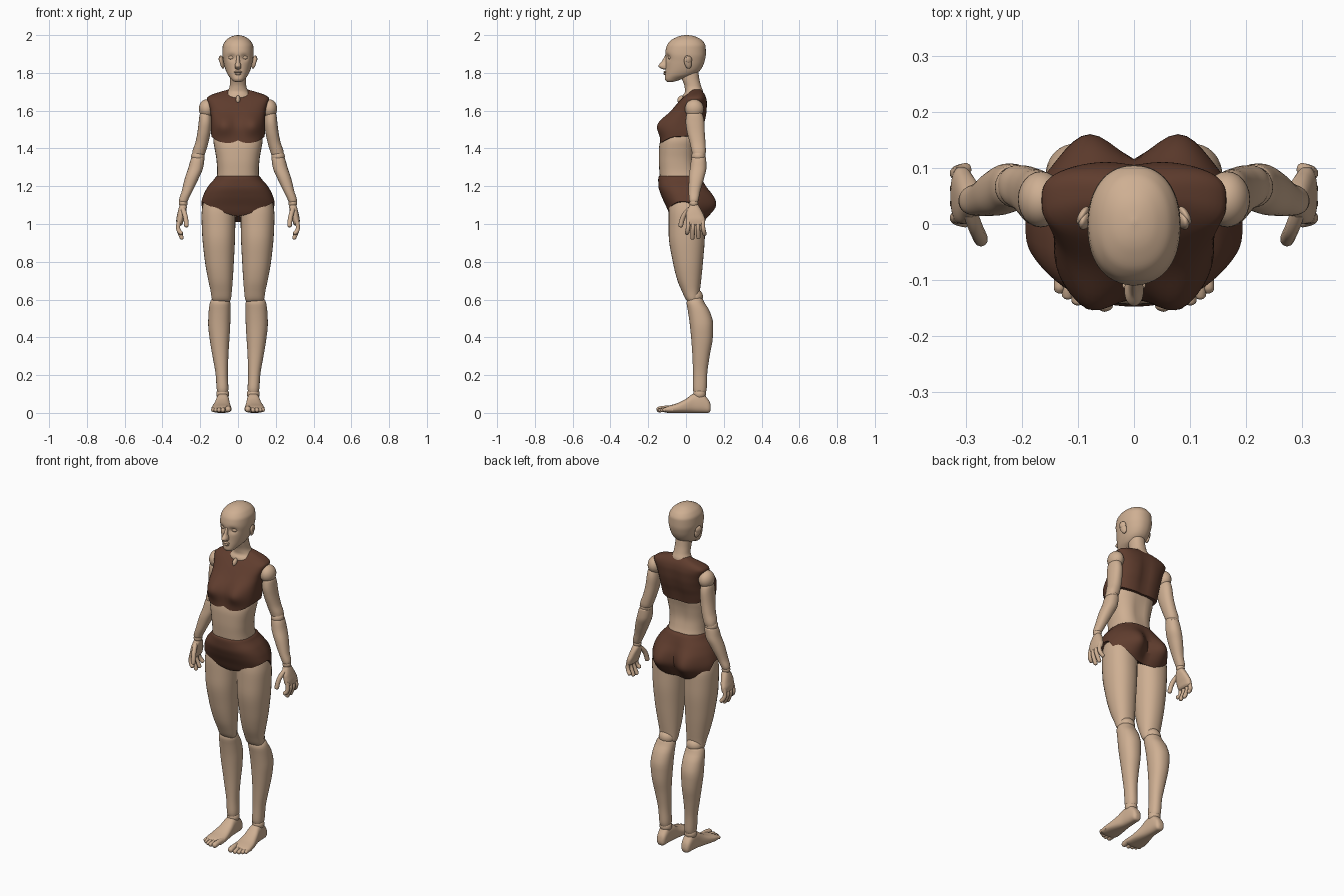
import bpy, bmesh
from math import sin, cos, pi, exp
from mathutils import Matrix, Vector, Euler


def material(name, rgb):
    m = bpy.data.materials.new(name)
    m.diffuse_color = (*rgb, 1)
    return m


SKIN = material("skin", (0.62, 0.43, 0.29))
CLOTH = material("brown_cloth", (0.115, 0.046, 0.027))


def finish(name, data, mat, mirror):
    ob = bpy.data.objects.new(name, data)
    bpy.context.collection.objects.link(ob)
    data.materials.append(mat)
    if mirror:
        ob.modifiers.new("mirror", 'MIRROR').use_mirror_merge = False
    return ob


def from_bmesh(name, bm, mat, mirror):
    bmesh.ops.recalc_face_normals(bm, faces=bm.faces)
    me = bpy.data.meshes.new(name)
    bm.to_mesh(me)
    bm.free()
    for p in me.polygons:
        p.use_smooth = True
    me.set_sharp_from_angle(angle=0.9)
    return finish(name, me, mat, mirror)


def interp(rows, s):
    """Smooth interpolation, without overshoot, of section rows at level s."""
    i = 0
    while i < len(rows) - 2 and s > rows[i + 1][0]:
        i += 1
    h = rows[i + 1][0] - rows[i][0]
    t = max(0, min(1, (s - rows[i][0]) / h))

    def secant(j, k):
        return (rows[j + 1][k] - rows[j][k]) / (rows[j + 1][0] - rows[j][0])

    def slope(j, k):
        if j == 0:
            return secant(0, k)
        if j == len(rows) - 1:
            return secant(j - 1, k)
        a, b = secant(j - 1, k), secant(j, k)
        return 2 * a * b / (a + b) if a * b > 0 else 0

    out = []
    for k in range(1, 5):
        p, q = rows[i][k], rows[i + 1][k]
        out.append(p * (1 + 2 * t) * (1 - t) ** 2 + q * t * t * (3 - 2 * t)
                   + h * slope(i, k) * t * (1 - t) ** 2 - h * slope(i + 1, k) * t * t * (1 - t))
    return out


def loft(name, rows, mat=SKIN, mirror=False, p=2.2, low=None, shape=None, along_y=False, n=32, steps=32):
    """Skin through rows (level, x0, x1, d0, d1); 'low' bends the bottom hem, 'shape' sculpts points."""
    rows = sorted(rows)
    bm = bmesh.new()
    rings = []
    for k in range(steps + 1):
        t = (1 - cos(pi * k / steps)) / 2
        ring = []
        for j in range(n):
            c, d = cos(2 * pi * j / n), sin(2 * pi * j / n)
            bottom = low(c, d) if low else rows[0][0]
            s = rows[-1][0] + (bottom - rows[-1][0]) * t
            x0, x1, d0, d1 = interp(rows, s)
            x = (x0 + x1) / 2 + (x1 - x0) / 2 * abs(c) ** (2 / p) * (1 if c > 0 else -1)
            y = (d0 + d1) / 2 + (d1 - d0) / 2 * abs(d) ** (2 / p) * (1 if d > 0 else -1)
            if shape:
                y += shape(x, s, d)
            ring.append(bm.verts.new((x, s, y) if along_y else (x, y, s)))
        rings.append(ring)
    for a, b in zip(rings, rings[1:]):
        for j in range(n):
            bm.faces.new((a[j], a[(j + 1) % n], b[(j + 1) % n], b[j]))
    for ring in (rings[0], rings[-1]):
        mid = bm.verts.new(sum((v.co for v in ring), Vector()) / n)
        for j in range(n):
            bm.faces.new((ring[j], ring[(j + 1) % n], mid))
    return from_bmesh(name, bm, mat, mirror)


def ball(name, loc, size, mat=SKIN, mirror=False, rot=(0, 0, 0)):
    bm = bmesh.new()
    bmesh.ops.create_uvsphere(bm, u_segments=24, v_segments=16, radius=1,
                              matrix=Matrix.LocRotScale(Vector(loc), Euler(rot), Vector(size)))
    return from_bmesh(name, bm, mat, mirror)


def digit(name, pts, r):
    """Mirrored finger or toe, a tube with a rounded tip."""
    cu = bpy.data.curves.new(name, 'CURVE')
    cu.dimensions, cu.bevel_depth, cu.bevel_resolution, cu.use_fill_caps = '3D', 1.0, 3, True
    end, prev = Vector(pts[-1]), Vector(pts[-2])
    d = (end - prev).normalized() * r
    path = [Vector(q) for q in pts[:-1]] + [end - d, end - d * 0.2, end]
    radii = [r] * len(pts) + [r * 0.85, r * 0.15]
    sp = cu.splines.new('NURBS')
    sp.points.add(len(path) - 1)
    for pt, co, rad in zip(sp.points, path, radii):
        pt.co, pt.radius = (*co, 1), rad
    sp.order_u, sp.use_endpoint_u, sp.resolution_u = 3, True, 5
    return finish(name, cu, SKIN, True)


def sym(rows):
    return [(z, -w, w, a, b) for z, w, a, b in rows]


def bump(x, z, cx, cz, sx, sz):
    return exp(-((abs(x) - cx) / sx) ** 2 - ((z - cz) / sz) ** 2)


# Head with eye sockets, then facial features
loft("head", sym([(1.752, .014, -.098, -.07), (1.757, .026, -.106, -.05), (1.77, .038, -.112, -.015),
                  (1.79, .054, -.111, .045), (1.82, .067, -.109, .08), (1.86, .077, -.108, .098),
                  (1.90, .083, -.110, .105), (1.94, .081, -.103, .104), (1.97, .066, -.083, .088),
                  (1.99, .04, -.048, .055), (1.997, .021, -.025, .033), (2.0, .004, .0, .008)]),
     shape=lambda x, z, d: .013 * bump(x, z, .034, 1.882, .02, .016) if d < 0 else 0, n=64, steps=56)
loft("nose", sym([(1.818, .006, -.118, -.09), (1.825, .016, -.135, -.09), (1.836, .017, -.146, -.09),
                  (1.86, .010, -.129, -.09), (1.885, .008, -.115, -.09), (1.90, .005, -.108, -.09)]))
ball("eyelid", (.034, -.084, 1.881), (.017, .012, .011), mirror=True)
ball("upper_lip", (0, -.109, 1.805), (.021, .011, .006))
ball("lower_lip", (0, -.108, 1.795), (.017, .011, .007))
ball("ear", (.085, .01, 1.857), (.011, .02, .036), mirror=True, rot=(.25, .15, .3))
ball("ear_lobe_rim", (.091, .015, 1.87), (.008, .018, .02), mirror=True, rot=(.25, .1, .5))

# Neck and bare waist
loft("neck", sym([(1.64, .08, -.02, .08), (1.68, .068, -.018, .09), (1.70, .056, -.005, .09),
                  (1.73, .044, -.008, .08), (1.77, .042, -.022, .07), (1.81, .042, -.03, .065)]))
loft("waist", sym([(1.20, .12, -.13, .07), (1.24, .113, -.138, .068), (1.28, .110, -.141, .058),
                   (1.34, .114, -.144, .05), (1.40, .124, -.143, .054), (1.44, .13, -.137, .06),
                   (1.50, .12, -.12, .07)]), p=2.5,
     shape=lambda x, z, d: -.012 * bump(x, z, 0, 1.36, .03, .1) if d > 0 else 0)

# Sleeveless top with bust and shoulder blades
loft("top_garment", sym([(1.42, .134, -.138, .07), (1.45, .139, -.135, .076), (1.50, .143, -.128, .088),
                         (1.55, .143, -.110, .103), (1.60, .147, -.076, .111), (1.64, .158, -.045, .112),
                         (1.665, .165, -.022, .108), (1.682, .145, -.003, .102), (1.698, .10, .018, .092),
                         (1.712, .05, .03, .08)]),
     CLOTH, p=2.9, n=64, steps=40,
     low=lambda c, d: 1.428 + .035 * abs(c) ** 3 + .022 * max(d, 0),
     shape=lambda x, z, d: (-.037 * bump(x, z, .078, 1.525, .055, .055) if d < 0
                            else -.012 * bump(x, z, 0, 1.55, .03, .12)))
ball("throat_notch", (0, -.028, 1.66), (.012, .016, .022), rot=(-.6, 0, 0))


# Briefs with high leg line in front and full rounded seat behind
def leg_line(c, d):
    if d < 0:
        return 1.04 + .08 * abs(c) ** 1.2
    u = min(1, d / .7)
    return 1.12 - .11 * u * u * (3 - 2 * u)


loft("briefs", sym([(1.00, .165, -.04, .075), (1.05, .192, -.085, .09), (1.10, .196, -.108, .102),
                    (1.15, .184, -.131, .103), (1.20, .158, -.146, .095), (1.235, .128, -.147, .085),
                    (1.25, .117, -.145, .077), (1.256, .108, -.138, .068)]),
     CLOTH, p=2.35, n=72, steps=40, low=leg_line,
     shape=lambda x, z, d: .064 * bump(x, z, .085, 1.105, .068, .085) if d > 0 else 0)

# Legs
loft("thigh", [(1.18, .05, .15, -.05, .06), (1.12, .02, .182, -.084, .085), (1.05, .014, .193, -.092, .10),
               (.95, .015, .19, -.092, .10), (.80, .022, .175, -.07, .09), (.70, .028, .157, -.045, .08),
               (.64, .033, .144, -.02, .073), (.605, .037, .139, -.004, .07), (.592, .042, .134, .006, .062),
               (.585, .06, .115, .02, .05)], mirror=True)
ball("knee_joint", (.09, .048, .615), (.046, .042, .042), mirror=True)
loft("shin", [(.615, .065, .12, .03, .075), (.605, .05, .137, .012, .088), (.585, .041, .148, .003, .097),
              (.54, .04, .155, .01, .125), (.47, .041, .158, .02, .144), (.40, .045, .151, .027, .142),
              (.30, .051, .135, .034, .125), (.20, .054, .118, .037, .112), (.13, .051, .113, .036, .110),
              (.105, .054, .109, .042, .104), (.09, .065, .098, .055, .09)], mirror=True)
ball("ankle_joint", (.081, .072, .10), (.034, .034, .034), mirror=True)
loft("foot", [(.131, .07, .092, .02, .035), (.127, .06, .1, .006, .055), (.115, .053, .107, 0, .075),
              (.08, .049, .112, 0, .108), (.04, .046, .116, 0, .102), (0, .042, .126, 0, .074),
              (-.05, .036, .138, 0, .05), (-.09, .034, .142, 0, .038), (-.11, .038, .139, .002, .03),
              (-.118, .045, .13, .006, .022)], mirror=True, p=2.6, along_y=True)
for i, (x, tip, r) in enumerate([(.05, -.156, .016), (.077, -.152, .012), (.098, -.145, .0115),
                                 (.116, -.134, .011), (.131, -.122, .0105)]):
    digit(f"toe_{i + 1}", [(x, -.07, r + .006), (x + .001, -.11, r + .008), (x + .003, tip, r)], r)

# Arms
ball("shoulder_joint", (.166, .044, 1.61), (.041, .05, .05), mirror=True)
loft("upper_arm", [(1.60, .15, .19, .02, .07), (1.58, .142, .203, .003, .088), (1.54, .14, .208, -.002, .097),
                   (1.49, .145, .214, .005, .099), (1.43, .157, .226, .02, .103), (1.385, .17, .241, .03, .105),
                   (1.365, .178, .243, .035, .102), (1.355, .19, .235, .045, .09)], mirror=True)
ball("elbow_joint", (.212, .066, 1.358), (.036, .037, .034), mirror=True)
loft("forearm", [(1.36, .195, .235, .045, .09), (1.35, .178, .247, .03, .106), (1.30, .184, .262, .022, .108),
                 (1.24, .209, .282, .015, .095), (1.17, .243, .299, .014, .075), (1.125, .265, .312, .017, .066),
                 (1.11, .272, .308, .022, .06)], mirror=True)
ball("wrist_joint", (.29, .041, 1.11), (.023, .024, .022), mirror=True)

# Hands
loft("palm", [(1.115, .28, .302, .03, .055), (1.09, .271, .312, .014, .072), (1.05, .279, .322, .0, .092),
              (1.02, .288, .327, .0, .102), (1.0, .294, .326, .006, .1), (.993, .3, .32, .015, .09)],
     mirror=True, p=2.5)
fingers = [(.012, .003, .947), (.037, .034, .918), (.063, .066, .921), (.089, .1, .94)]
for i, (y, ty, tz) in enumerate(fingers):
    digit(f"finger_{i + 1}", [(.311, y, 1.02), (.32, y, .985), (.312, (y + ty) / 2, .96), (.294, ty, tz)], .0115)
digit("thumb", [(.292, .02, 1.08), (.282, -.008, 1.055), (.275, -.022, 1.02), (.272, -.03, .982)], .013)
